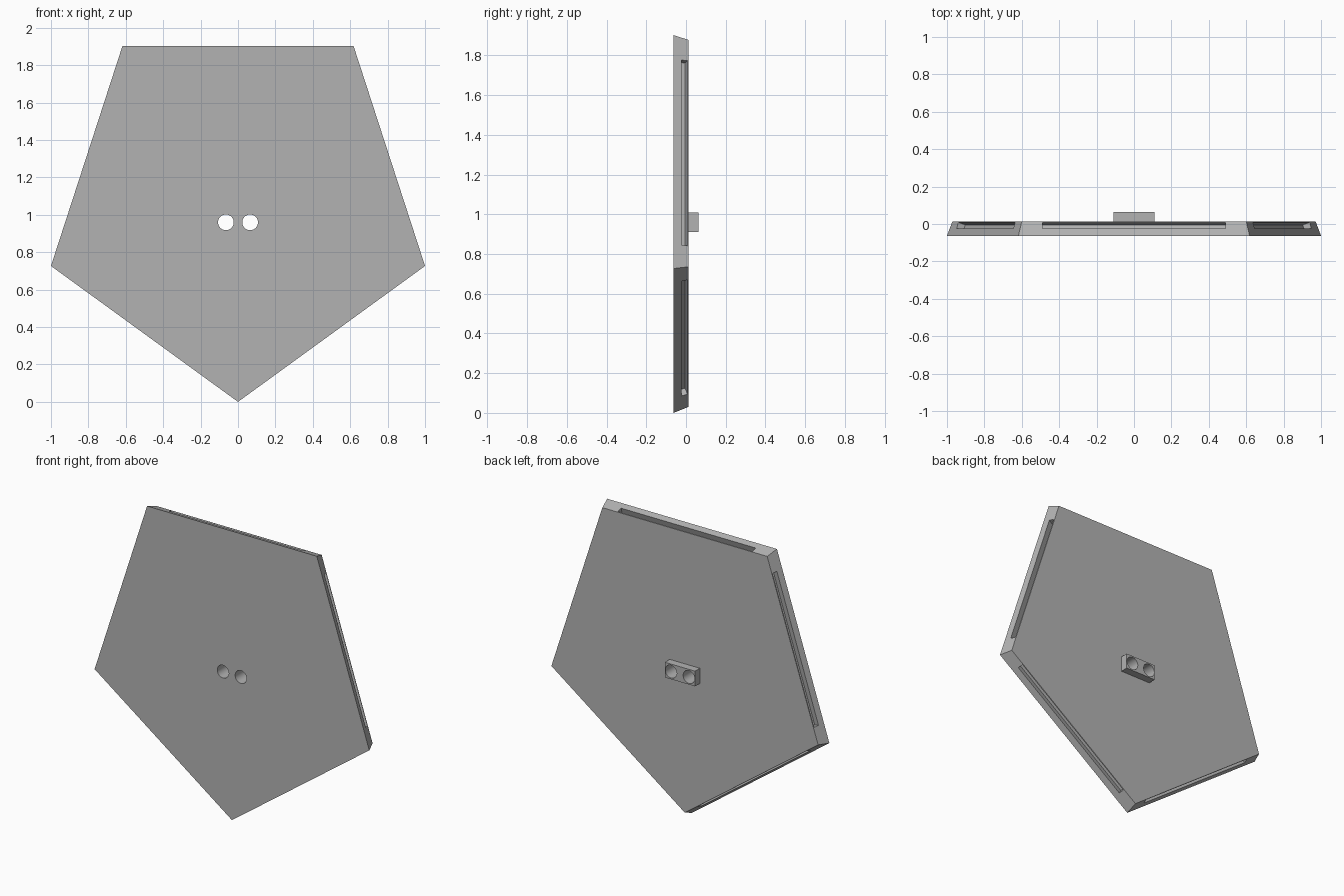
import bpy
import bmesh
from math import sin, cos, pi, atan2, radians
from mathutils import Matrix, Vector

old = bpy.data.objects.get("Cube")
if old:
    bpy.data.objects.remove(old, do_unlink=True)

RADIUS = 1 / sin(radians(72))      # front pentagon circumradius
APOTHEM = RADIUS * cos(pi / 5)
FRONT, BACK = -0.063, 0.013        # plate faces along y
DROP = 0.0245                      # how far each edge slopes inwards
HOLE_Z = 0.96

grey = bpy.data.materials.new("plain_grey")
grey.use_nodes = True
grey.diffuse_color = (0.45, 0.45, 0.45, 1)
grey.node_tree.nodes["Principled BSDF"].inputs["Base Color"].default_value = (0.45, 0.45, 0.45, 1)


def make_object(name, bm):
    bmesh.ops.recalc_face_normals(bm, faces=bm.faces)
    mesh = bpy.data.meshes.new(name)
    bm.to_mesh(mesh)
    bm.free()
    mesh.materials.append(grey)
    obj = bpy.data.objects.new(name, mesh)
    bpy.context.collection.objects.link(obj)
    return obj


def box(name, matrix, size):
    bm = bmesh.new()
    bmesh.ops.create_cube(bm, size=1, matrix=matrix @ Matrix.Diagonal((*size, 1)))
    return make_object(name, bm)


def cut(target, cutter):
    mod = target.modifiers.new("cut", "BOOLEAN")
    mod.operation = "DIFFERENCE"
    mod.solver = "EXACT"
    mod.object = cutter
    bpy.context.view_layer.objects.active = target
    bpy.ops.object.modifier_apply(modifier=mod.name)


# Pentagonal plate with sloping edges, one corner pointing down
bm = bmesh.new()
rings = []
for y, r in ((FRONT, RADIUS), (BACK, RADIUS - DROP / cos(pi / 5))):
    angles = [-pi / 2 + 2 * pi * k / 5 for k in range(5)]
    rings.append([bm.verts.new((r * cos(a), y, RADIUS + r * sin(a))) for a in angles])
    bm.faces.new(rings[-1])
for k in range(5):
    j = (k + 1) % 5
    bm.faces.new((rings[0][k], rings[0][j], rings[1][j], rings[1][k]))
plate = make_object("pentagon_plate", bm)

# Raised block on the back
block = box("back_block", Matrix.Translation((0, 0.036, HOLE_Z)), (0.22, 0.054, 0.1))

cutters = []

# Long slot sunk square into each sloping edge
tilt = atan2(DROP, BACK - FRONT)
slot_y = -0.008
reach = APOTHEM - DROP * (slot_y - FRONT) / (BACK - FRONT)
for k in range(5):
    a = pi / 2 + 2 * pi * k / 5
    flat = Vector((cos(a), 0, sin(a)))
    along = Vector((-sin(a), 0, cos(a)))
    out = flat * cos(tilt) + Vector((0, sin(tilt), 0))
    across = out.cross(along)
    frame = Matrix((along, across, out)).transposed().to_4x4()
    frame.translation = flat * reach + Vector((0, slot_y, RADIUS))
    slot = box("slot_cutter", frame, (0.98, 0.033, 0.08))
    cut(plate, slot)
    cutters.append(slot)

# Pair of round holes through plate and block
for side in (-1, 1):
    bm = bmesh.new()
    place = Matrix.Translation((side * 0.065, 0, HOLE_Z)) @ Matrix.Rotation(pi / 2, 4, "X")
    bmesh.ops.create_cone(bm, cap_ends=True, segments=40, radius1=0.042,
                          radius2=0.042, depth=0.4, matrix=place)
    hole = make_object("hole_cutter", bm)
    cut(plate, hole)
    cut(block, hole)
    cutters.append(hole)

for cutter in cutters:
    bpy.data.objects.remove(cutter, do_unlink=True)

# Smooth hole walls, crisp edges elsewhere
for obj in (plate, block):
    bpy.ops.object.select_all(action="DESELECT")
    obj.select_set(True)
    bpy.context.view_layer.objects.active = obj
    bpy.ops.object.shade_smooth_by_angle(angle=radians(15))
